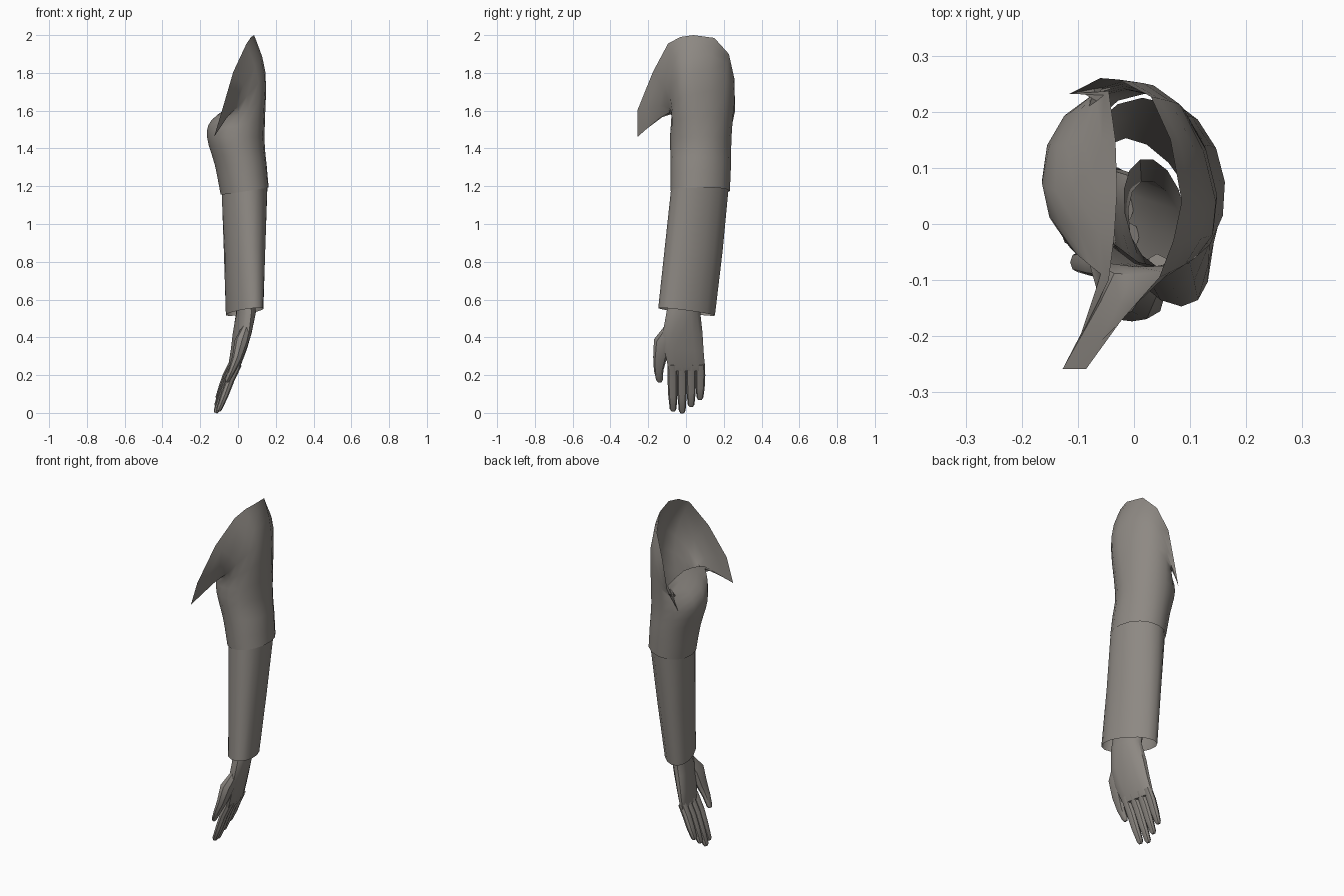
import bpy, bmesh, math
from mathutils import Vector

if "Cube" in bpy.data.objects:
    bpy.data.objects.remove(bpy.data.objects["Cube"])

grey = bpy.data.materials.new("warm grey")
grey.diffuse_color = (0.27, 0.25, 0.228, 1)
grey.use_nodes = True
grey.node_tree.nodes["Principled BSDF"].inputs["Base Color"].default_value = grey.diffuse_color


def loft(name, rings, cap_start=False, cap_end=False, closed=False):
    """Skin a stack of equal-sized rings."""
    bm = bmesh.new()
    rows = [[bm.verts.new(p) for p in r] for r in rings]
    n = len(rows[0])
    for a, b in zip(rows, rows[1:]):
        for j in range(n):
            k = (j + 1) % n
            bm.faces.new((a[k], a[j], b[j], b[k]))
    if cap_start:
        bm.faces.new(rows[0])
    if cap_end:
        bm.faces.new(rows[-1][::-1])
    if closed:
        bmesh.ops.recalc_face_normals(bm, faces=bm.faces)
    me = bpy.data.meshes.new(name)
    bm.to_mesh(me)
    bm.free()
    ob = bpy.data.objects.new(name, me)
    bpy.context.collection.objects.link(ob)
    me.materials.append(grey)
    bpy.ops.object.select_all(action='DESELECT')
    ob.select_set(True)
    bpy.context.view_layer.objects.active = ob
    bpy.ops.object.shade_smooth_by_angle(angle=math.radians(40))
    return ob


def ring(cx, cy, z, rx, ry, n=16, tx=0, ty=0, p=1.0, skew=0.0):
    """Clockwise ellipse from +x, tilted by tx / ty, skewed in x; p < 1 makes it boxier."""
    out = []
    for j in range(n):
        a = -2 * math.pi * j / n
        c, s = math.cos(a), math.sin(a)
        c = math.copysign(abs(c) ** p, c)
        s = math.copysign(abs(s) ** p, s)
        out.append(Vector((cx + rx * c + skew * ry * s, cy + ry * s, z + tx * c + ty * s)))
    return out


def spline(a, b, c, d, t):
    return 0.5 * (2 * b + (c - a) * t + (2 * a - 5 * b + 4 * c - d) * t ** 2
                  + (3 * b - a - 3 * c + d) * t ** 3)


def tube(name, pts, radii, n=8, flat=1.0):
    """Tapered finger with a rounded tip."""
    pts = [Vector(p) for p in pts]
    tip = (pts[-1] - pts[-2]).normalized()
    r = radii[-1]
    pts.append(pts[-1] + tip * r * 0.7)
    radii = list(radii) + [r * 0.6]
    rings = []
    for i, p in enumerate(pts):
        d = (pts[min(i + 1, len(pts) - 1)] - pts[max(i - 1, 0)]).normalized()
        v = d.cross(Vector((0, 1, 0))).normalized()
        u = v.cross(d)
        rings.append([p + radii[i] * (u * math.cos(t) + v * flat * math.sin(t))
                      for t in (2 * math.pi * j / n for j in range(n))])
    return loft(name, rings, True, True, True)


# upper sleeve: armhole edge and shoulder contour, clockwise from the outer side
edge = [(.085, .04, 2.0), (.07, -.03, 1.99), (.045, -.095, 1.955), (-.025, -.175, 1.805),
        (-.085, -.258, 1.6), (-.127, -.258, 1.46), (-.045, -.1, 1.6), (-.035, -.02, 1.62),
        (-.03, .06, 1.63), (-.033, .15, 1.62), (-.045, .237, 1.61), (-.115, .232, 1.47),
        (-.06, .26, 1.6), (-.025, .256, 1.77), (.03, .227, 1.9), (.065, .15, 1.985)]
shoulder = [(.146, .04, 1.8), (.14, -.02, 1.79), (.11, -.06, 1.75), (.05, -.085, 1.68),
            (0, -.09, 1.62), (-.035, -.088, 1.59), (-.095, -.06, 1.565), (-.13, 0, 1.55),
            (-.14, .06, 1.55), (-.12, .14, 1.55), (-.08, .21, 1.55), (-.055, .243, 1.57),
            (-.015, .255, 1.63), (.035, .247, 1.72), (.082, .213, 1.79), (.124, .13, 1.82)]
edge = [Vector(p) for p in edge]
shoulder = [Vector(p) for p in shoulder]
cuff = ring(.035, .075, 1.175, .127, .157, tx=.02, skew=-.1)
mid = ring(.015, .078, 1.31, .137, .16, skew=-.08)
bulge = ring(-.012, .078, 1.46, .152, .163, skew=-.04)
ctrl = [cuff, cuff, mid, bulge, shoulder, edge, edge]
rings = []
for i in range(1, len(ctrl) - 2):
    for t in (0, 1 / 3, 2 / 3):
        rings.append([spline(ctrl[i - 1][j], ctrl[i][j], ctrl[i + 1][j], ctrl[i + 2][j], t)
                      for j in range(16)])
rings.append(edge)
loft("upper_sleeve", rings)

# lower sleeve: open tapered tube, its oval turning towards the cuff
loft("lower_sleeve", [ring(.035, .003, .535, .087, .15, tx=.008, ty=-.02, skew=-.33),
                      ring(.035, .04, .86, .104, .153, tx=.012, ty=-.01, skew=-.23),
                      ring(.035, .073, 1.185, .121, .152, tx=.02, skew=-.13)])

# palm and wrist, open at the top inside the sleeve
loft("palm", [ring(-.024, .003, .222, .014, .092, 14, p=.7, skew=-.2),
              ring(-.02, .002, .245, .022, .1, 14, p=.75, skew=-.2),
              ring(.003, -.01, .33, .032, .105, 14, p=.8, skew=-.23),
              ring(.022, -.018, .42, .041, .108, 14, p=.85, skew=-.23),
              ring(.042, -.014, .53, .049, .092, 14, skew=-.2),
              ring(.037, .02, .68, .054, .097, 14, skew=-.15)], cap_start=True)

# fingers: root y, tip y, tip z
fingers = {"index_finger": (-.072, -.068, .022), "middle_finger": (-.022, -.02, .012),
           "ring_finger": (.027, .027, .045), "little_finger": (.076, .074, .082)}
for name, (y0, y1, z1) in fingers.items():
    z0 = .26
    drop = z0 - z1
    x0 = -.014 - .2 * y0
    tube(name, [(x0, y0, z0), (x0 - .17 * drop, y0, z0 - .35 * drop),
                (x0 - .3 * drop, (y0 + y1) / 2, z0 - .7 * drop), (x0 - .42 * drop, y1, z1)],
         [.025, .026, .024, .018], flat=.85)

# thumb
tube("thumb", [(.045, -.08, .455), (.018, -.122, .375), (-.005, -.138, .29),
               (-.032, -.145, .225), (-.055, -.14, .175)],
     [.03, .05, .036, .025, .018], flat=.75)
